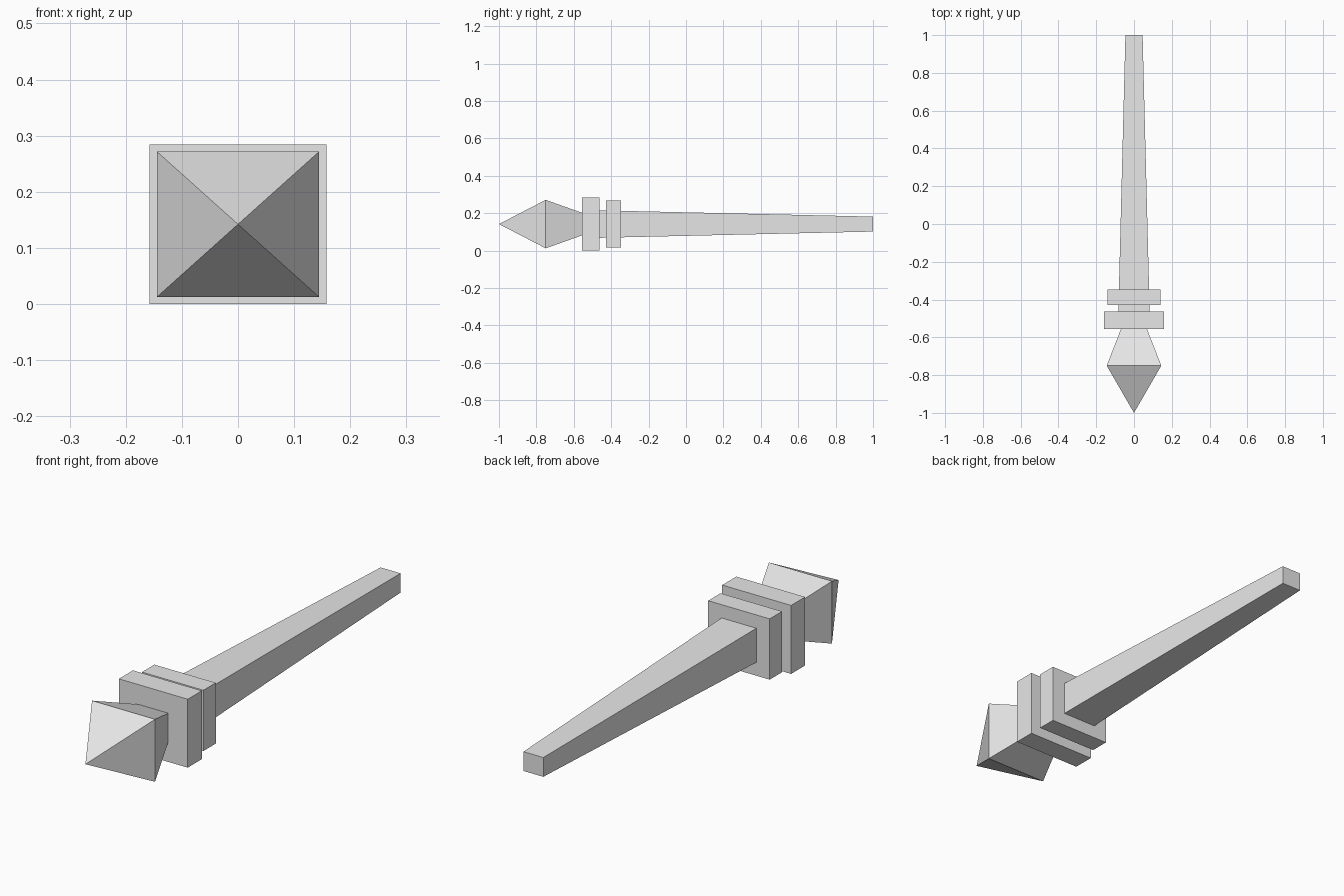
import bpy
import bmesh

cube = bpy.data.objects.get("Cube")
if cube:
    bpy.data.objects.remove(cube, do_unlink=True)

AXIS_Z = 0.142

grey = bpy.data.materials.new("plain_grey")
grey.use_nodes = True
grey.diffuse_color = (0.8, 0.8, 0.8, 1)
grey.node_tree.nodes["Principled BSDF"].inputs["Base Color"].default_value = (0.8, 0.8, 0.8, 1)


def loft(name, sections):
    """Skin rectangular sections (y, half width, half height) along the y axis."""
    bm = bmesh.new()
    rings = []
    for y, w, h in sections:
        if w == 0:
            rings.append([bm.verts.new((0, y, AXIS_Z))] * 4)
        else:
            rings.append([bm.verts.new((sx * w, y, AXIS_Z + sz * h))
                          for sx, sz in ((-1, -1), (1, -1), (1, 1), (-1, 1))])
    for a, b in zip(rings, rings[1:]):
        for i in range(4):
            j = (i + 1) % 4
            corners = list(dict.fromkeys((a[i], a[j], b[j], b[i])))
            bm.faces.new(corners)
    # Close the flat ends
    for ring in (rings[0], rings[-1]):
        if len(set(ring)) == 4:
            bm.faces.new(ring)
    bmesh.ops.recalc_face_normals(bm, faces=bm.faces)
    mesh = bpy.data.meshes.new(name)
    bm.to_mesh(mesh)
    bm.free()
    mesh.materials.append(grey)
    obj = bpy.data.objects.new(name, mesh)
    bpy.context.collection.objects.link(obj)
    return obj


# Pyramid point with a tapered neck running into the front collar
loft("point", [(-1, 0, 0), (-0.75, 0.1445, 0.1295), (-0.51, 0.051, 0.044)])

# Two square collars
loft("front_collar", [(-0.555, 0.158, 0.142), (-0.463, 0.158, 0.142)])
loft("rear_collar", [(-0.428, 0.141, 0.126), (-0.347, 0.141, 0.126)])

# Long tapered shaft
loft("shaft", [(-0.51, 0.084, 0.0745), (1, 0.0455, 0.04)])
